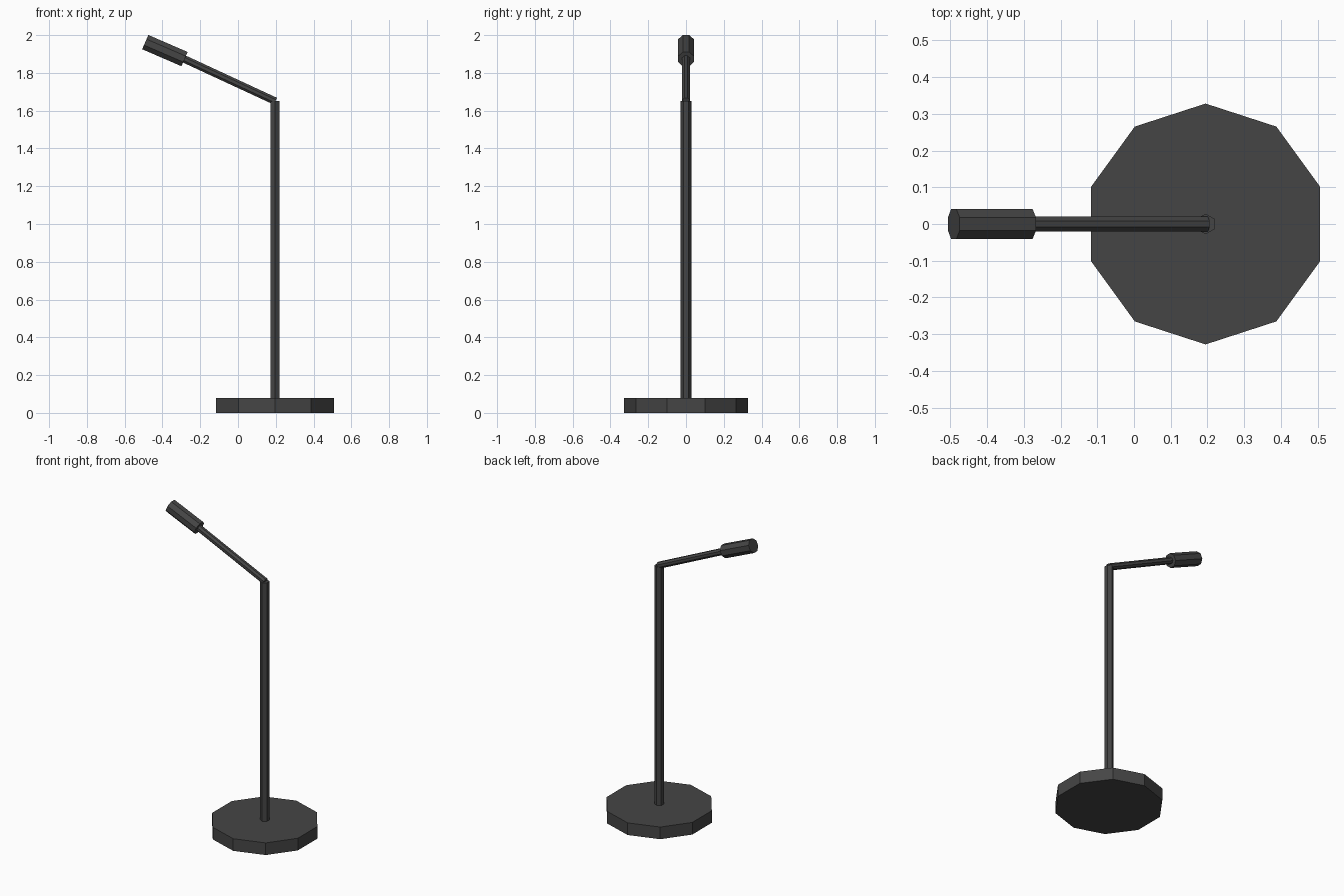
import bpy, math
from mathutils import Vector, Matrix

if "Cube" in bpy.data.objects:
    bpy.data.objects.remove(bpy.data.objects["Cube"])

mat = bpy.data.materials.new("dark_grey")
mat.diffuse_color = (0.06, 0.06, 0.06, 1)
mat.use_nodes = True
mat.node_tree.nodes["Principled BSDF"].inputs["Base Color"].default_value = mat.diffuse_color


def rod(name, start, end, radius, sides, turn=0.0):
    """Flat-sided cylinder between two points."""
    a, b = Vector(start), Vector(end)
    d = b - a
    bpy.ops.mesh.primitive_cylinder_add(vertices=sides, radius=radius, depth=d.length)
    ob = bpy.context.object
    ob.name = name
    tilt = math.atan2(d.x, d.z)  # all rods lie in the xz plane
    ob.data.transform(Matrix.Rotation(tilt, 4, 'Y') @ Matrix.Rotation(turn, 4, 'Z'))
    ob.location = (a + b) / 2
    ob.data.materials.append(mat)
    return ob


X = 0.195
# round weighted base and upright pole
rod("base", (X, 0, 0), (X, 0, 0.08), 0.328, 10)
rod("pole", (X, 0, 0.08), (X, 0, 1.65), 0.028, 6)

# tilted arm with the microphone head at its end
rod("arm", (0.198, 0, 1.65), (-0.29, 0, 1.876), 0.0215, 8, math.pi / 8)
rod("microphone_head", (-0.283, 0, 1.873), (-0.491, 0, 1.963), 0.0445, 8, math.pi / 8)
